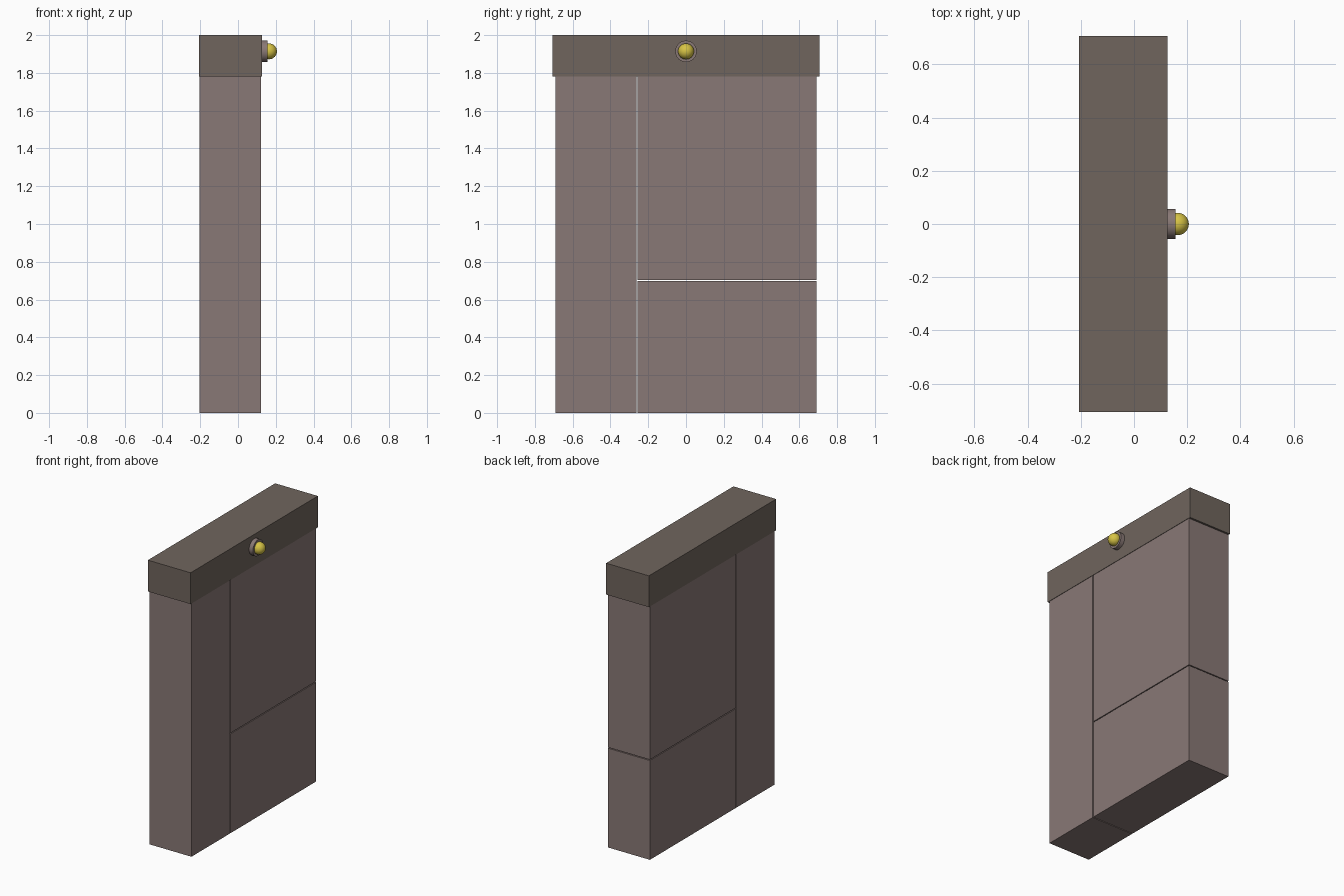
import bpy
from math import pi

if "Cube" in bpy.data.objects:
    bpy.data.objects.remove(bpy.data.objects["Cube"])


def material(name, rgb):
    m = bpy.data.materials.new(name)
    m.diffuse_color = (*rgb, 1)
    m.use_nodes = True
    m.node_tree.nodes["Principled BSDF"].inputs["Base Color"].default_value = m.diffuse_color
    return m


def box(name, x, y, z, mat):
    """Box from (min, max) ranges on each axis."""
    spans = (x, y, z)
    bpy.ops.mesh.primitive_cube_add(size=1, location=[(a + b) / 2 for a, b in spans])
    o = bpy.context.object
    o.name = name
    o.scale = [b - a for a, b in spans]
    bpy.ops.object.transform_apply(location=False, rotation=False, scale=True)
    o.data.materials.append(mat)
    return o


def finish(name, mat):
    o = bpy.context.object
    o.name = name
    o.data.materials.append(mat)
    bpy.ops.object.shade_smooth_by_angle()


stone = material("stone", (0.25, 0.19, 0.18))
dark_stone = material("dark_stone", (0.16, 0.13, 0.11))
yellow = material("yellow", (0.68, 0.55, 0.06))

# Wall body: three blocks separated by hairline joints
depth = (-0.204, 0.123)
split_y, split_z, gap, top = -0.26, 0.70, 0.003, 1.78
box("side_block", depth, (-0.692, split_y - gap), (0, top), stone)
box("lower_block", depth, (split_y + gap, 0.692), (0, split_z - gap), stone)
box("upper_block", depth, (split_y + gap, 0.692), (split_z + gap, top), stone)

# Overhanging cap
box("cap", (-0.206, 0.126), (-0.706, 0.706), (top, 2.0), dark_stone)

# Lamp base and round bulb on the cap's right face
bpy.ops.mesh.primitive_cylinder_add(vertices=32, radius=0.057, depth=0.035,
                                    location=(0.138, 0, 1.914), rotation=(0, pi / 2, 0))
finish("lamp_base", stone)
bpy.ops.mesh.primitive_uv_sphere_add(segments=32, ring_count=16, radius=0.042,
                                     location=(0.164, 0, 1.914), rotation=(0, pi / 2, 0))
finish("lamp_bulb", yellow)
